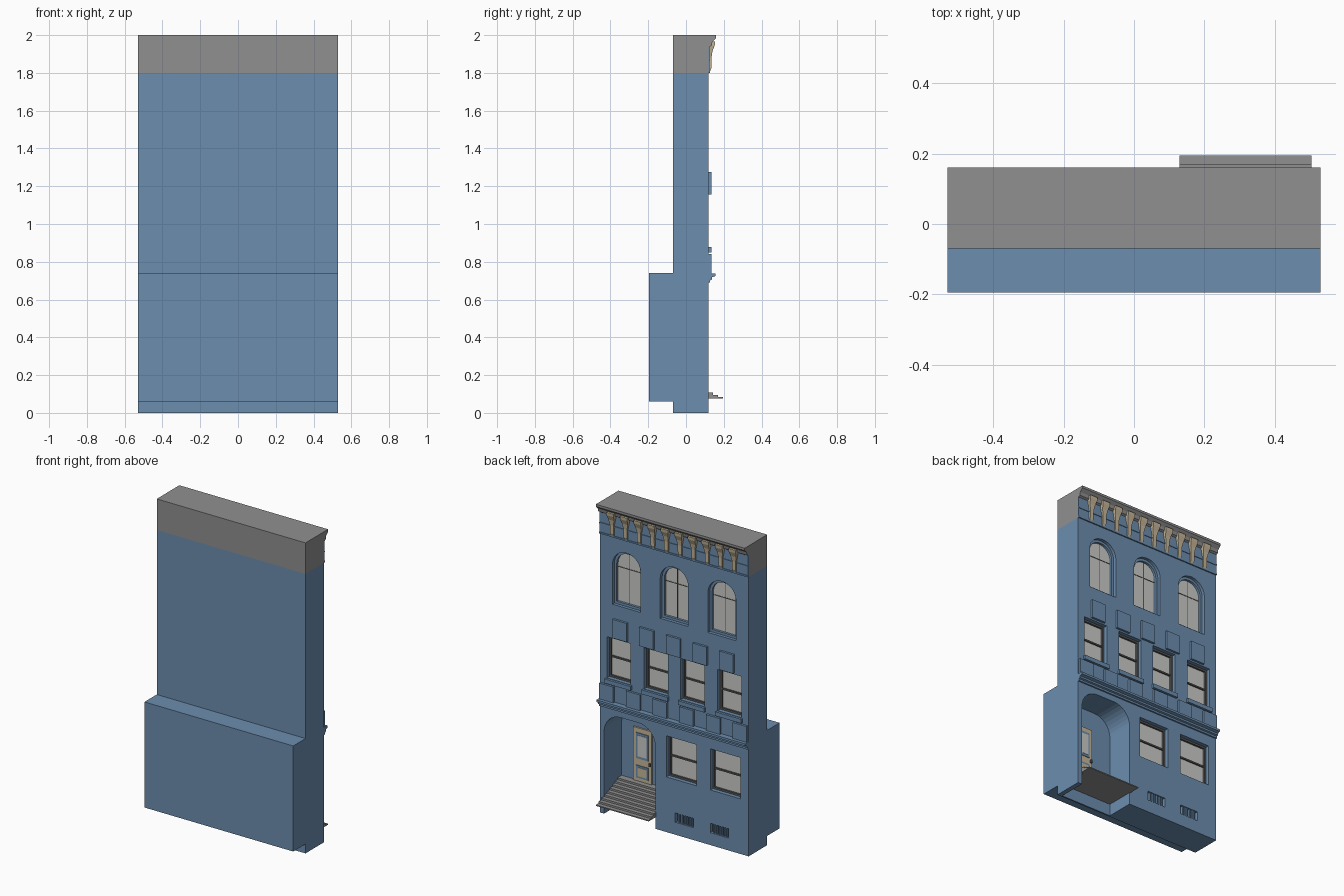
import bpy, bmesh, math

if "Cube" in bpy.data.objects:
    bpy.data.objects.remove(bpy.data.objects["Cube"])

def mat(name, col):
    m = bpy.data.materials.new(name)
    m.diffuse_color = (*col, 1)
    m.use_nodes = True
    m.node_tree.nodes["Principled BSDF"].inputs["Base Color"].default_value = m.diffuse_color
    return m

BLUE = mat("blue_wall", (0.15, 0.27, 0.43))
GREY = mat("grey_stone", (0.285, 0.278, 0.28))
GLASS = mat("pale_glass", (0.60, 0.61, 0.59))
BEIGE = mat("beige_trim", (0.56, 0.47, 0.32))
DARK = mat("dark_frame", (0.10, 0.10, 0.10))
FACE = 0.12          # y of the street facade


def finish(name, bm, m):
    bmesh.ops.recalc_face_normals(bm, faces=bm.faces[:])
    me = bpy.data.meshes.new(name)
    bm.to_mesh(me)
    bm.free()
    me.materials.append(m)
    ob = bpy.data.objects.new(name, me)
    bpy.context.collection.objects.link(ob)
    return ob


def add_prism(bm, pts, a, b, axis):
    """Extrude a profile: axis 'y' uses (x,z) points, axis 'x' uses (y,z)."""
    def co(p, t):
        return (p[0], t, p[1]) if axis == 'y' else (t, p[0], p[1])
    lo = [bm.verts.new(co(p, a)) for p in pts]
    hi = [bm.verts.new(co(p, b)) for p in pts]
    bm.faces.new(lo)
    bm.faces.new(hi[::-1])
    n = len(pts)
    for i in range(n):
        j = (i + 1) % n
        bm.faces.new((lo[i], hi[i], hi[j], lo[j]))


def rect(x0, x1, z0, z1):
    return [(x0, z0), (x1, z0), (x1, z1), (x0, z1)]


def arch(x0, x1, z0, z1, r, n=8):
    """Opening outline with rounded top corners."""
    pts = [(x0, z0), (x1, z0)]
    for cx, start in ((x1 - r, 0), (x0 + r, 90)):
        for i in range(n + 1):
            a = math.radians(start + 90 * i / n)
            p = (cx + r * math.cos(a), z1 - r + r * math.sin(a))
            if math.dist(p, pts[-1]) > 1e-5:
                pts.append(p)
    return pts


def prisms(name, profiles, a, b, m, axis='y'):
    bm = bmesh.new()
    for p in profiles:
        add_prism(bm, p, a, b, axis)
    return finish(name, bm, m)


def ring(name, outer, inner, y0, y1, m):
    """Frame between two outlines with matching point counts."""
    bm = bmesh.new()
    loops = [[bm.verts.new((p[0], y, p[1])) for p in o]
             for o, y in ((outer, y0), (outer, y1), (inner, y1), (inner, y0))]
    n = len(outer)
    for k in range(4):
        A, B = loops[k], loops[(k + 1) % 4]
        for i in range(n):
            j = (i + 1) % n
            bm.faces.new((A[i], A[j], B[j], B[i]))
    return finish(name, bm, m)


# openings as (x0, x1, z0, z1)
arched = [(c - 0.1, c + 0.1, 1.365, 1.72) for c in (-0.34, 0, 0.34)]
middle = [(c - 0.085, c + 0.085, 0.88, 1.145) for c in (-0.395, -0.13, 0.13, 0.395)]
ground = [(c - 0.107, c + 0.107, 0.355, 0.62) for c in (-0.365, -0.052)]
vents = [(c - 0.065, c + 0.065, 0.08, 0.14) for c in (-0.322, -0.072)]

# wall with all openings cut
wall = prisms("wall", [rect(-0.53, 0.53, 0, 1.8)], -0.07, FACE, BLUE)
bm = bmesh.new()
for o in arched:
    add_prism(bm, arch(*o, 0.098), 0.075, 0.3, 'y')
for o in middle + ground:
    add_prism(bm, rect(*o), 0.075, 0.3, 'y')
for o in vents:
    add_prism(bm, rect(*o), 0.095, 0.3, 'y')
add_prism(bm, arch(0.135, 0.50, -0.1, 0.65, 0.12), -0.06, 0.3, 'y')
cutter = finish("opening_cutter", bm, BLUE)
cutter.hide_render = True
mod = wall.modifiers.new("openings", 'BOOLEAN')
mod.object = cutter
mod.operation = 'DIFFERENCE'
mod.solver = 'EXACT'
dg = bpy.context.evaluated_depsgraph_get()
cut = bpy.data.meshes.new_from_object(wall.evaluated_get(dg))
wall.modifiers.clear()
wall.data = cut
bpy.data.objects.remove(cutter)

# rear block behind the ground floor
prisms("rear_block", [rect(-0.53, 0.53, 0.06, 0.74)], -0.195, -0.07, BLUE)

# arched windows: frame, glass, rail and mullion
for o in arched:
    x0, x1, z0, z1 = o
    t = 0.016
    inner = (x0 + t, x1 - t, z0 + t, z1 - t)
    ring("arched_window_frame", arch(*o, 0.098), arch(*inner, 0.098 - t), 0.075, 0.10, BLUE)
    prisms("arched_window_glass", [arch(*inner, 0.098 - t)], 0.075, 0.085, GLASS)
    c = (x0 + x1) / 2
    prisms("arched_window_bars", [rect(x0 + t, x1 - t, 1.598, 1.603),
                                  rect(c - 0.002, c + 0.002, z0 + t, z1 - t)],
           0.08, 0.087, DARK)

# sash windows
for label, group in (("middle", middle), ("ground", ground)):
    for o in group:
        x0, x1, z0, z1 = o
        t = 0.012
        inner = (x0 + t, x1 - t, z0 + t, z1 - t)
        zm = (z0 + z1) / 2
        ring(label + "_window_frame", rect(*o), rect(*inner), 0.075, 0.095, DARK)
        prisms(label + "_window_glass", [rect(*inner)], 0.075, 0.083, GLASS)
        prisms(label + "_window_rail", [rect(x0 + t, x1 - t, zm - 0.005, zm + 0.005)],
               0.08, 0.092, DARK)
prisms("middle_window_sills", [rect(o[0] - 0.008, o[1] + 0.008, 0.85, 0.877) for o in middle],
       0.11, 0.135, BLUE)

# basement vents
for x0, x1, z0, z1 in vents:
    prisms("vent_back", [rect(x0, x1, z0, z1)], 0.093, 0.098, DARK)
    prisms("vent_bars", [rect(x0 + 0.013 + i * 0.018, x0 + 0.022 + i * 0.018, z0, z1)
                         for i in range(6)], 0.096, 0.115, BLUE)

# raised wall panels
prisms("upper_panels", [rect(c - 0.05, c + 0.05, 1.155, 1.275)
                        for c in (-0.38, -0.19, 0, 0.19, 0.38)], 0.11, 0.134, BLUE)
prisms("lower_panels", [rect(c - 0.05, c + 0.05, 0.735, 0.84)
                        for c in (-0.475, -0.285, -0.095, 0.095, 0.285, 0.475)], 0.11, 0.134, BLUE)

# stepped belt moulding above the ground floor
prisms("belt_moulding", [[(0.11, 0.687), (0.128, 0.69), (0.128, 0.702), (0.138, 0.706),
                          (0.138, 0.718), (0.155, 0.724), (0.155, 0.738), (0.11, 0.738)]],
       -0.53, 0.53, BLUE, 'x')

# roof block with projecting cornice, and the blue frieze below it
prisms("roof_cornice", [[(-0.07, 1.8), (FACE, 1.8), (FACE, 1.935), (0.136, 1.945),
                         (0.14, 1.965), (0.16, 1.985), (0.16, 2.0), (-0.07, 2.0)]],
       -0.53, 0.53, GREY, 'x')
prisms("frieze", [rect(-0.53, 0.53, 1.8, 1.938)], FACE - 0.002, FACE + 0.004, BLUE)
prisms("frieze_moulding", [rect(-0.53, 0.53, 1.865, 1.873), rect(-0.53, 0.53, 1.8, 1.81)],
       FACE, FACE + 0.008, BLUE)

# cornice brackets, tapering downward: (y, z, half width)
section = [(0.126, 1.805, 0.011), (0.134, 1.825, 0.013), (0.135, 1.88, 0.013),
           (0.140, 1.915, 0.020), (0.152, 1.945, 0.026), (0.154, 1.965, 0.026)]
bm = bmesh.new()
for i in range(10):
    cx = -0.435 + 0.0967 * i
    rows = [[bm.verts.new((cx + s * h, y, z)) for s, y in
             ((-1, 0.118), (1, 0.118), (1, yf), (-1, yf))] for yf, z, h in section]
    bm.faces.new(rows[0])
    bm.faces.new(rows[-1])
    for A, B in zip(rows, rows[1:]):
        for k in range(4):
            bm.faces.new((A[k], A[(k + 1) % 4], B[(k + 1) % 4], B[k]))
finish("cornice_brackets", bm, BEIGE)

# entrance stairs, flat underneath
prof = [(-0.06, 0.077), (0.195, 0.077)]
for i in range(9):
    y, z = 0.195 - i * 0.0265, 0.084 + i * 0.0118
    prof += [(y, z), (y - 0.0265, z)] if i < 8 else [(y, z), (-0.06, z)]
# doubled corners become risers
steps = prof[:2]
for p in prof[2:]:
    if math.dist(p, steps[-1]) > 1e-5:
        steps.append(p)
prisms("entrance_stairs", [steps], 0.13, 0.505, GREY, 'x')

# front door with glazed upper panel and lower panel
prisms("door", [rect(0.28, 0.412, 0.175, 0.52)], -0.065, -0.05, BEIGE)
prisms("door_panel_surrounds", [rect(0.302, 0.39, 0.325, 0.49), rect(0.302, 0.39, 0.2, 0.28)],
       -0.055, -0.046, BLUE)
prisms("door_glass", [rect(0.314, 0.378, 0.34, 0.475)], -0.05, -0.044, GLASS)
prisms("door_lower_panel", [rect(0.314, 0.378, 0.212, 0.268)], -0.05, -0.044, BEIGE)
prisms("door_handle", [rect(0.286, 0.295, 0.295, 0.315)], -0.052, -0.04, DARK)
